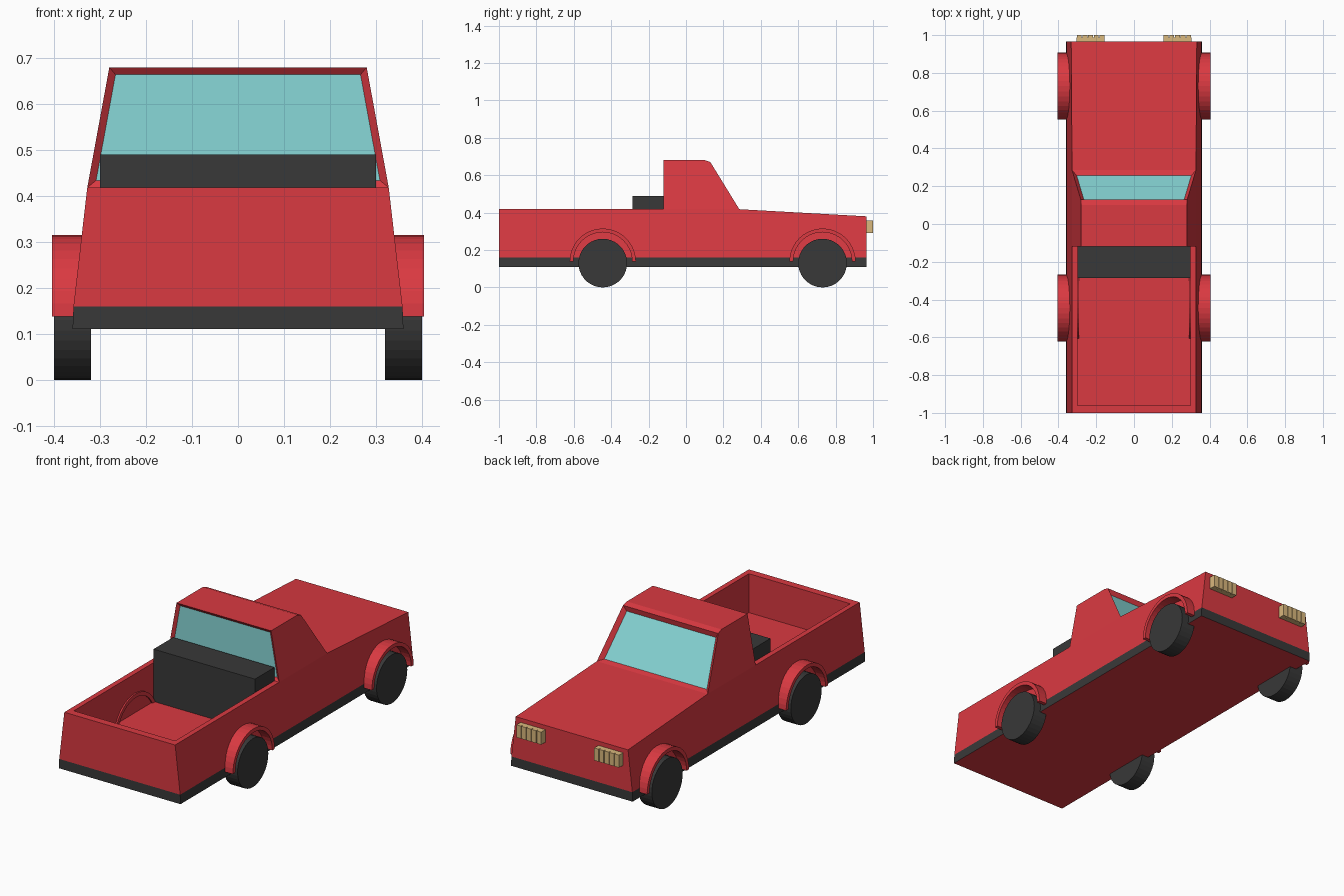
import bpy, bmesh, math
from mathutils import Matrix

if "Cube" in bpy.data.objects:
    bpy.data.objects.remove(bpy.data.objects["Cube"])


def material(name, r, g, b):
    m = bpy.data.materials.new(name)
    m.use_nodes = True
    m.diffuse_color = (r, g, b, 1)
    m.node_tree.nodes["Principled BSDF"].inputs["Base Color"].default_value = (r, g, b, 1)
    return m


RED = material("red paint", 0.70, 0.041, 0.053)
DARK = material("dark rubber", 0.04, 0.04, 0.04)
GLASS = material("teal glass", 0.25, 0.69, 0.69)
TAN = material("tan lamp", 0.70, 0.48, 0.205)


def finish(name, bm, *mats):
    bmesh.ops.recalc_face_normals(bm, faces=bm.faces)
    mesh = bpy.data.meshes.new(name)
    bm.to_mesh(mesh)
    bm.free()
    for m in mats:
        mesh.materials.append(m)
    ob = bpy.data.objects.new(name, mesh)
    bpy.context.collection.objects.link(ob)
    return ob


def prism(profile, left, right):
    """Span a (y, z) profile between two x positions given as functions of z."""
    bm = bmesh.new()
    a = [bm.verts.new((left(z), y, z)) for y, z in profile]
    b = [bm.verts.new((right(z), y, z)) for y, z in profile]
    bm.faces.new(a)
    bm.faces.new(b)
    for i in range(len(a)):
        j = (i + 1) % len(a)
        bm.faces.new((a[i], a[j], b[j], b[i]))
    bmesh.ops.recalc_face_normals(bm, faces=bm.faces)
    return bm


def tapered(profile, z0, w0, z1, w1):
    def half(z):
        return w0 + (w1 - w0) * (z - z0) / (z1 - z0)
    return prism(profile, lambda z: -half(z), half)


def box(name, x, y, z, mat):
    profile = [(y[0], z[0]), (y[1], z[0]), (y[1], z[1]), (y[0], z[1])]
    return finish(name, prism(profile, lambda _: x[0], lambda _: x[1]), mat)


BACK, FRONT, SILL, BELT, CAB_BACK, FLOOR = -1.0, 0.965, 0.16, 0.418, -0.12, 0.21

# Lower body with the bed hollowed out
body = finish("lower_body", tapered(
    [(BACK, SILL), (BACK, BELT), (0.285, BELT), (FRONT, 0.38), (FRONT, SILL)],
    SILL, 0.358, BELT, 0.328), RED)
cutter = box("bed_cutter", (-0.3, 0.3), (-0.96, CAB_BACK), (FLOOR, 0.8), RED)
cutter.hide_render = True
cutter.hide_set(True)
cut = body.modifiers.new("bed", 'BOOLEAN')
cut.operation = 'DIFFERENCE'
cut.solver = 'EXACT'
cut.object = cutter
bpy.context.view_layer.update()
hollow = bpy.data.meshes.new_from_object(
    body.evaluated_get(bpy.context.evaluated_depsgraph_get()))
body.modifiers.clear()
body.data = hollow
bpy.data.objects.remove(cutter)

# Dark sill band with a painted underside
bm = tapered([(BACK, 0.11), (BACK, SILL), (FRONT, SILL), (FRONT, 0.11)],
             0.11, 0.36, SILL, 0.358)
for f in bm.faces:
    f.material_index = 1 if f.normal.z < -0.5 else 0
finish("sill_band", bm, DARK, RED)

# Cab with recessed windscreen and rear window
bm = tapered([(CAB_BACK, BELT), (CAB_BACK, 0.68), (0.1, 0.68), (0.13, 0.67), (0.285, BELT)],
             BELT, 0.328, 0.68, 0.28)
bm.faces.ensure_lookup_table()
screen = max(bm.faces, key=lambda f: f.normal.y)
rear = min(bm.faces, key=lambda f: f.normal.y)
for pane, frame, depth in ((screen, 0.021, -0.02), (rear, 0.016, -0.012)):
    bmesh.ops.inset_region(bm, faces=[pane], thickness=frame, depth=depth,
                           use_even_offset=True)
    pane.material_index = 1
finish("cab", bm, RED, GLASS)

# Storage box against the cab
box("bed_box", (-0.3, 0.3), (-0.285, CAB_BACK), (FLOOR, 0.49), DARK)

# Wheels and arches
STEPS = 20
for side, s in (("left", 1), ("right", -1)):
    for end, y in (("rear", -0.445), ("front", 0.73)):
        bm = bmesh.new()
        bmesh.ops.create_cone(
            bm, cap_ends=True, segments=36, radius1=0.13, radius2=0.13, depth=0.08,
            matrix=Matrix.Translation((s * 0.36, y, 0.13)) @ Matrix.Rotation(math.pi / 2, 4, 'Y'))
        finish(f"{end}_{side}_wheel", bm, DARK)

        angles = [math.pi * i / STEPS for i in range(STEPS + 1)]
        ring = [(y + 0.177 * math.cos(a), 0.138 + 0.177 * math.sin(a)) for a in angles]
        ring += [(y + 0.157 * math.cos(a), 0.138 + 0.157 * math.sin(a)) for a in reversed(angles)]
        finish(f"{end}_{side}_arch",
               prism(ring, lambda _: s * 0.292, lambda _: s * 0.405), RED)

    # Ribbed headlight
    inner, slat = 0.157, 0.03
    box(f"{side}_headlight_back", (s * inner, s * (inner + 5 * slat - 0.003)),
        (FRONT - 0.01, 0.988), (0.29, 0.357), TAN)
    for i in range(5):
        x = inner + i * slat
        box(f"{side}_headlight_rib", (s * x, s * (x + slat - 0.004)),
            (FRONT, 1.0), (0.29, 0.357), TAN)
